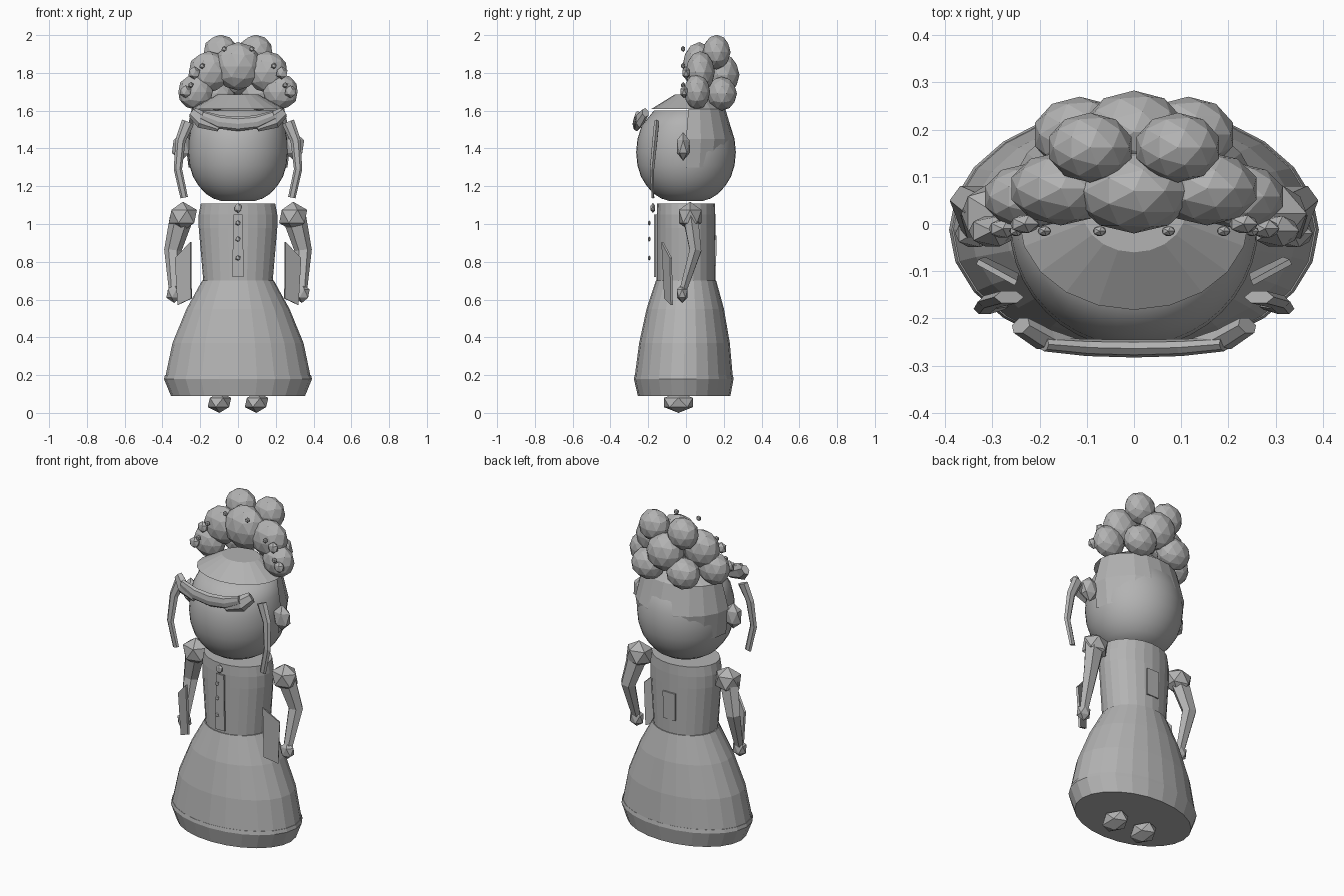
import bpy, bmesh, math
from mathutils import Vector

grey = bpy.data.materials.new("plain grey")
grey.diffuse_color = (0.45, 0.45, 0.45, 1)


def finish(bm, name, smooth=False):
    bmesh.ops.recalc_face_normals(bm, faces=bm.faces[:])
    me = bpy.data.meshes.new(name)
    bm.to_mesh(me)
    bm.free()
    me.materials.append(grey)
    for p in me.polygons:
        p.use_smooth = smooth
    ob = bpy.data.objects.new(name, me)
    bpy.context.collection.objects.link(ob)
    return ob


def bridge(bm, a, b):
    n = len(a)
    for i in range(n):
        bm.faces.new((a[i], a[(i + 1) % n], b[(i + 1) % n], b[i]))


def loft(name, rings, n=24, smooth=False, caps=True, keep=None):
    """Elliptical rings given as (z, rx, ry, centre y)."""
    bm = bmesh.new()
    loops = [[bm.verts.new((rx * math.sin(2 * math.pi * i / n),
                            cy - ry * math.cos(2 * math.pi * i / n), z))
              for i in range(n)] for z, rx, ry, cy in rings]
    for a, b in zip(loops, loops[1:]):
        bridge(bm, a, b)
    if caps:
        bm.faces.new(loops[0])
    if caps or keep:
        bm.faces.new(loops[-1])
    if keep:
        gone = [f for f in bm.faces if not keep(f.calc_center_median())]
        bmesh.ops.delete(bm, geom=gone, context='FACES')
    return finish(bm, name, smooth)


def ball(name, loc, size, sub=1):
    bm = bmesh.new()
    bmesh.ops.create_icosphere(bm, subdivisions=sub, radius=1)
    bmesh.ops.scale(bm, vec=size, verts=bm.verts)
    bmesh.ops.translate(bm, vec=loc, verts=bm.verts)
    return finish(bm, name)


def tube(name, pts, radii, n=6):
    """Sweep an elliptical section (width, depth) along points."""
    bm = bmesh.new()
    pts = [Vector(p) for p in pts]
    loops = []
    for k, p in enumerate(pts):
        t = (pts[min(k + 1, len(pts) - 1)] - pts[max(k - 1, 0)]).normalized()
        u = Vector((0, 1, 0)).cross(t).normalized()
        v = t.cross(u)
        w, d = radii[k]
        loops.append([bm.verts.new(p + u * w * math.cos(2 * math.pi * i / n)
                                   + v * d * math.sin(2 * math.pi * i / n)) for i in range(n)])
    for a, b in zip(loops, loops[1:]):
        bridge(bm, a, b)
    bm.faces.new(loops[0])
    bm.faces.new(loops[-1])
    return finish(bm, name)


def plate(name, quad, thick):
    bm = bmesh.new()
    q = [Vector(p) for p in quad]
    off = (q[1] - q[0]).cross(q[2] - q[0]).normalized() * thick / 2
    a = [bm.verts.new(p + off) for p in q]
    b = [bm.verts.new(p - off) for p in q]
    bridge(bm, a, b)
    bm.faces.new(a)
    bm.faces.new(b)
    return finish(bm, name)


# Dress
loft("skirt", [(0.19, 0.385, 0.26, -0.012), (0.37, 0.347, 0.24, -0.008),
               (0.55, 0.273, 0.205, -0.004), (0.70, 0.19, 0.16, 0)])
loft("skirt_hem", [(0.09, 0.355, 0.245, -0.01), (0.18, 0.392, 0.264, -0.012),
                   (0.20, 0.386, 0.26, -0.012)])
loft("bodice", [(0.69, 0.183, 0.155, 0), (0.98, 0.208, 0.155, 0), (1.05, 0.208, 0.155, 0),
                (1.108, 0.197, 0.153, 0)])
plate("placket", [(-0.03, -0.165, 0.72), (0.03, -0.165, 0.72),
                  (0.025, -0.165, 1.05), (-0.025, -0.165, 1.05)], 0.01)
plate("back_strip", [(-0.04, 0.155, 0.78), (0.04, 0.155, 0.78),
                     (0.04, 0.157, 0.94), (-0.04, 0.157, 0.94)], 0.009)
for z in (0.82, 0.92, 1.005):
    ball("button", (0, -0.195, z), (0.014, 0.008, 0.014))
ball("brooch", (0, -0.175, 1.085), (0.022, 0.014, 0.027))

# Head and hair cap
loft("head", [(1.122, 0.09, 0.09, 0), (1.135, 0.13, 0.13, 0), (1.16, 0.17, 0.17, 0),
              (1.2, 0.207, 0.207, 0), (1.25, 0.238, 0.238, 0), (1.31, 0.257, 0.257, 0),
              (1.38, 0.264, 0.264, 0), (1.45, 0.26, 0.257, 0), (1.52, 0.247, 0.235, 0),
              (1.6, 0.21, 0.17, 0)], n=40, smooth=True)
loft("hair_cap", [(1.30, 0.262, 0.232, 0), (1.45, 0.28, 0.256, 0), (1.61, 0.245, 0.195, 0.013),
                  (1.685, 0.11, 0.09, 0.03)], n=20, caps=False,
     keep=lambda c: c.y > 0 or c.z > 1.6)

# Curls down the middle of the hairdo
ball("front_curl", (0, 0.07, 1.835), (0.125, 0.09, 0.128), 2)
ball("back_curl", (0, 0.195, 1.79), (0.11, 0.088, 0.11), 2)

# Fringe roll across the forehead
tube("fringe_roll", [(-0.19, -0.255, 1.575), (-0.1, -0.262, 1.54), (0, -0.264, 1.53),
                     (0.1, -0.262, 1.54), (0.19, -0.255, 1.575)],
     [(0.025, 0.015), (0.036, 0.018), (0.038, 0.019), (0.036, 0.018), (0.025, 0.015)], 8)

# Paired parts
for s in (-1, 1):
    ball("top_curl", (s * 0.093, 0.162, 1.91), (0.092, 0.074, 0.092), 2)
    ball("upper_side_curl", (s * 0.155, 0.075, 1.805), (0.11, 0.078, 0.11), 2)
    ball("lower_side_curl", (s * 0.225, 0.058, 1.7), (0.095, 0.07, 0.095), 2)
    ball("lower_back_curl", (s * 0.115, 0.19, 1.69), (0.1, 0.08, 0.09), 2)
    for x, z in ((0.073, 1.927), (0.19, 1.837), (0.25, 1.735)):
        ball("hair_pearl", (s * x, -0.015, z), (0.016, 0.012, 0.016))
    for x, y, z in ((0.232, 0.0, 1.8), (0.278, -0.01, 1.7)):
        ball("hair_flower", (s * x, y, z), (0.034, 0.022, 0.034))
    tube("fringe_end", [(s * 0.24, -0.215, 1.59), (s * 0.19, -0.245, 1.55),
                        (s * 0.1, -0.262, 1.51)],
         [(0.03, 0.02), (0.045, 0.024), (0.022, 0.012)])
    tube("side_lock", [(s * 0.265, -0.155, 1.54), (s * 0.305, -0.165, 1.44),
                       (s * 0.318, -0.18, 1.29), (s * 0.285, -0.175, 1.14)],
         [(0.034, 0.015), (0.027, 0.015), (0.022, 0.013), (0.02, 0.008)])
    ball("ear", (s * 0.3, -0.015, 1.41), (0.056, 0.038, 0.076))
    # Arms
    ball("shoulder_puff", (s * 0.292, 0.022, 1.04), (0.083, 0.07, 0.078))
    tube("arm", [(s * 0.3, 0.025, 1.03), (s * 0.345, 0.05, 0.86), (s * 0.338, -0.015, 0.65)],
         [(0.062, 0.045), (0.046, 0.036), (0.028, 0.022)])
    ball("hand", (s * 0.338, -0.02, 0.632), (0.046, 0.034, 0.05))
    plate("sleeve_drape", [(s * 0.25, -0.125, 0.905), (s * 0.332, -0.08, 0.82),
                           (s * 0.318, -0.075, 0.572), (s * 0.247, -0.11, 0.605)], 0.012)
    ball("shoe", (s * 0.098, -0.04, 0.055), (0.07, 0.09, 0.055))
